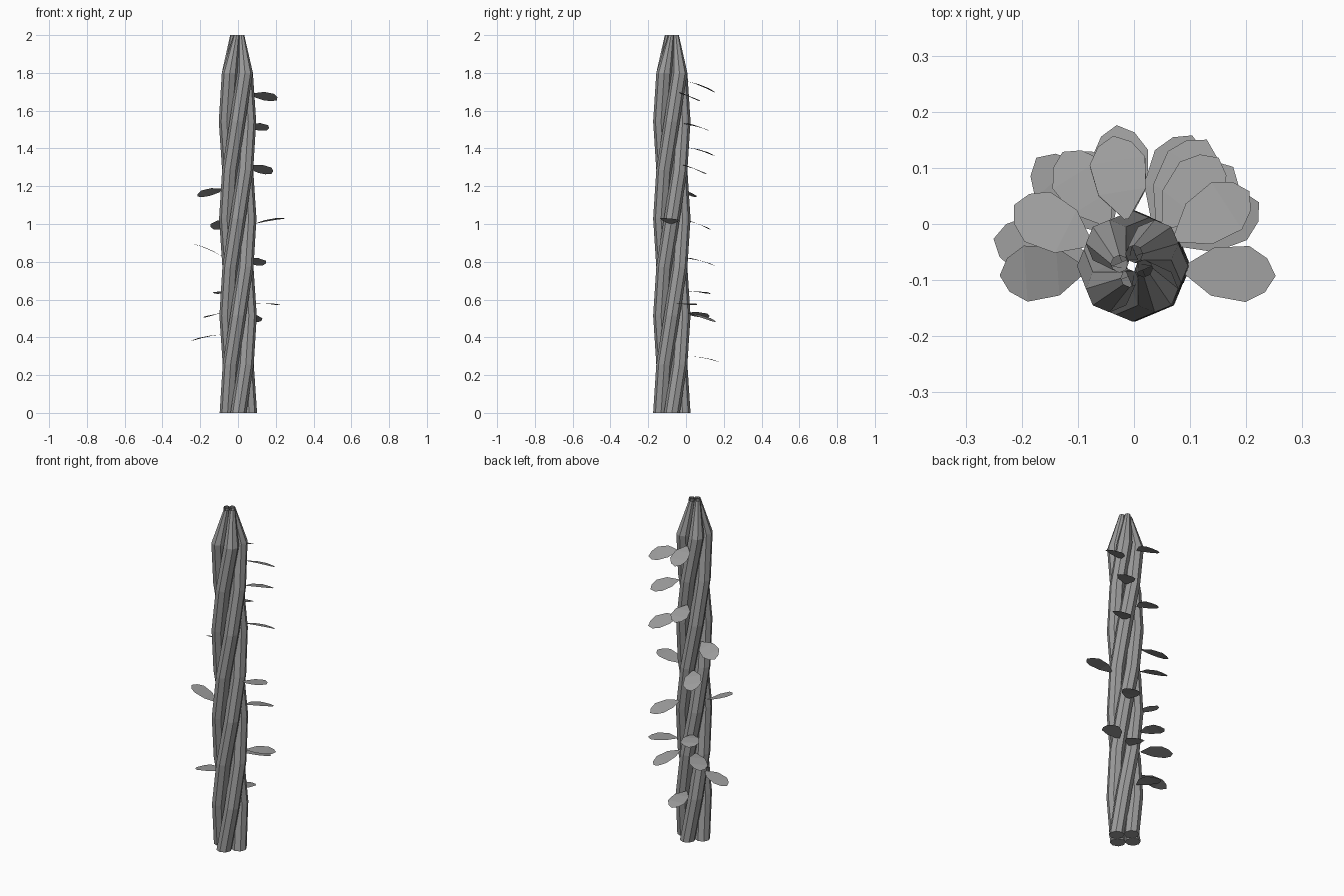
import bpy, bmesh
from math import sin, cos, radians, pi
from mathutils import Vector

if "Cube" in bpy.data.objects:
    bpy.data.objects.remove(bpy.data.objects["Cube"])

CENTER = Vector((0, -0.075, 0))
SIDES = 8

GREY = bpy.data.materials.new("dark_grey")
GREY.diffuse_color = (0.33, 0.33, 0.33, 1)
GREY.use_nodes = True
GREY.node_tree.nodes["Principled BSDF"].inputs["Base Color"].default_value = GREY.diffuse_color


def finish(name, bm, recalc=True):
    mesh = bpy.data.meshes.new(name)
    if recalc:
        bmesh.ops.recalc_face_normals(bm, faces=bm.faces)
    bm.to_mesh(mesh)
    bm.free()
    mesh.materials.append(GREY)
    obj = bpy.data.objects.new(name, mesh)
    bpy.context.collection.objects.link(obj)
    return obj


# Twisted stems: each ring is (height, turn, distance from axis, tube radius)
RINGS = [(1.8 * i / 7, 45 * i, 0.057, 0.042) for i in range(8)]
RINGS.append((2.0, 350, 0.022, 0.0155))


def stem(name, start):
    bm = bmesh.new()
    loops = []
    for z, turn, dist, rad in RINGS:
        a = radians(start + turn)
        c = CENTER + Vector((-0.003 * z + 0.002 + dist * cos(a), dist * sin(a), z))
        # rings keep their orientation, so the facets run smoothly along the stem
        loops.append([bm.verts.new(c + Vector((rad * cos(2 * pi * k / SIDES),
                                               rad * sin(2 * pi * k / SIDES), 0)))
                      for k in range(SIDES)])
    for lo, hi in zip(loops, loops[1:]):
        for k in range(SIDES):
            n = (k + 1) % SIDES
            bm.faces.new((lo[k], lo[n], hi[n], hi[k]))
    bm.faces.new(loops[0][::-1])  # closed foot, open tip
    return finish(name, bm, recalc=False)


for i in range(4):
    stem(f"vine_stem_{i + 1}", 90 * i)

# Leaf outline rows: (fraction along, half width, upward arch)
ROWS = [(0.0, 0.004, 0.0), (0.33, 0.043, 0.006), (0.7, 0.05, 0.006), (0.9, 0.03, 0.002)]


def leaf(name, azimuth, reach, z0, z1, roll=0):
    a = radians(azimuth)
    out, side = Vector((cos(a), sin(a), 0)), Vector((-sin(a), cos(a), 0))
    base = 0.085

    def spot(s, w, arch):
        return (CENTER + out * (base + (reach - base) * s) + side * w
                + Vector((0, 0, z0 + (z1 - z0) * s + arch + roll * w)))

    bm = bmesh.new()
    pairs = [(bm.verts.new(spot(s, -w, h)), bm.verts.new(spot(s, w, h))) for s, w, h in ROWS]
    for p, q in zip(pairs, pairs[1:]):
        bm.faces.new((p[0], q[0], q[1], p[1]))
    tip = bm.verts.new(spot(1, 0, 0))
    bm.faces.new((pairs[-1][0], tip, pairs[-1][1]))
    return finish(name, bm, recalc=False)


# Leaves: direction in degrees, reach from axis, base height, tip height, sideways tilt
LEAVES = [
    (-4, 0.253, 1.00, 1.03, -0.08), (27, 0.25, 0.575, 0.57, 0), (33, 0.245, 1.69, 1.655, -0.34),
    (45, 0.25, 1.31, 1.265, -0.28), (52, 0.245, 1.53, 1.495, -0.22), (60, 0.26, 0.82, 0.78, -0.15),
    (66, 0.255, 0.53, 0.48, 0), (153, 0.24, 1.185, 1.145, 0.28), (122, 0.24, 1.02, 0.97, 0.2),
    (184, 0.24, 0.83, 0.895, 0), (118, 0.23, 0.64, 0.63, 0), (132, 0.26, 0.53, 0.505, -0.15),
    (169, 0.255, 0.415, 0.38, 0), (99, 0.235, 1.755, 1.695, 0), (99, 0.23, 1.405, 1.36, 0),
    (97, 0.253, 0.30, 0.27, 0),
]
for i, spec in enumerate(LEAVES):
    leaf(f"leaf_{i + 1}", *spec)
